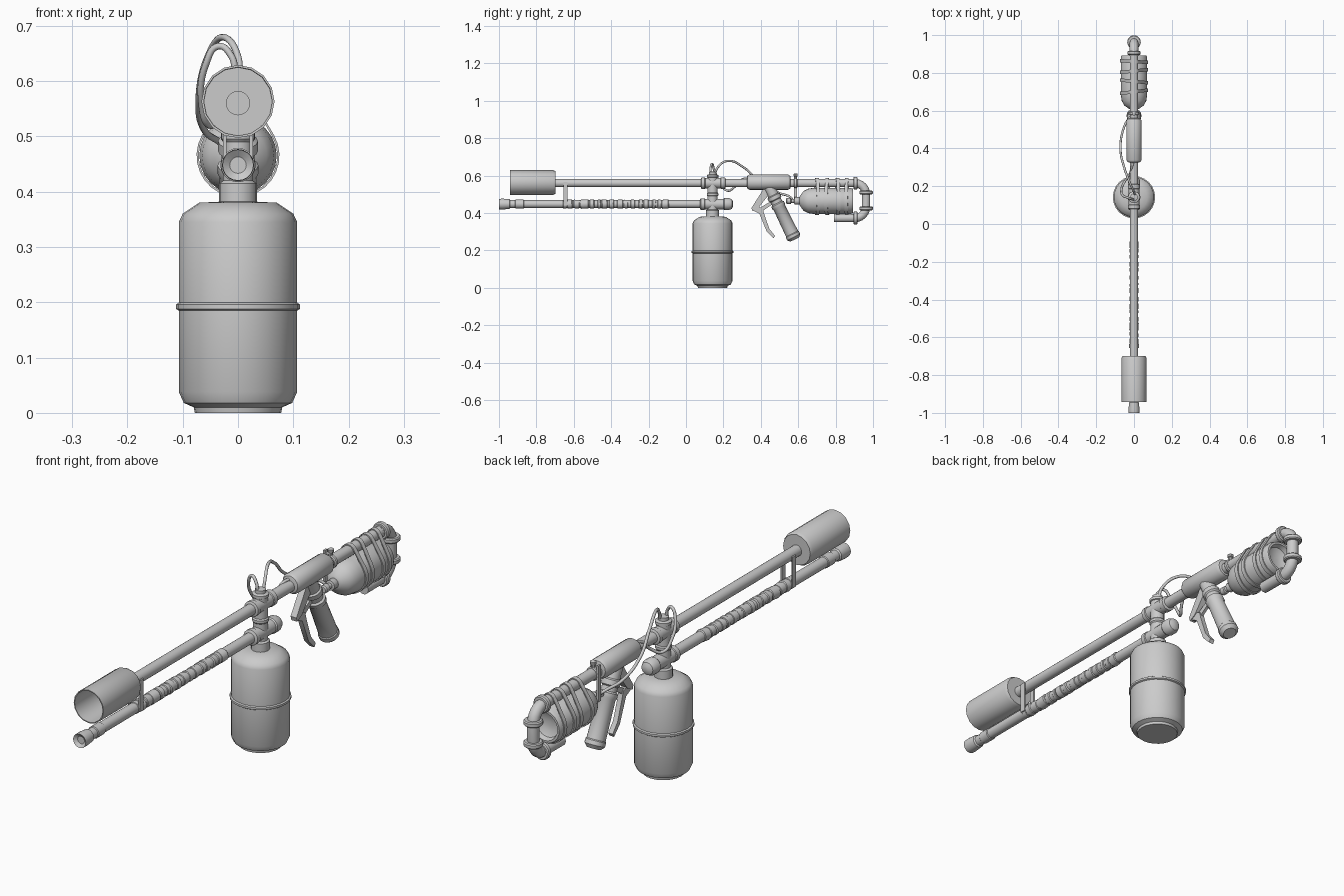
import bpy, bmesh, math, random
from mathutils import Vector

random.seed(4)
Y = (0, 1, 0)
TUBE_Z, LOW_Z, POST_Y = 0.56, 0.448, 0.142


def finish(name, bm, angle=35):
    bmesh.ops.recalc_face_normals(bm, faces=bm.faces)
    me = bpy.data.meshes.new(name)
    bm.to_mesh(me)
    bm.free()
    for p in me.polygons:
        p.use_smooth = True
    me.set_sharp_from_angle(angle=math.radians(angle))
    ob = bpy.data.objects.new(name, me)
    bpy.context.collection.objects.link(ob)
    return ob


def lathe(name, profile, origin, axis=(0, 0, 1), segs=20):
    """Revolve (radius, distance) pairs round an axis; flat caps close both ends."""
    bm = bmesh.new()
    q = Vector(axis).to_track_quat('Z', 'Y')
    rings = []
    for r, t in profile:
        rings.append([bm.verts.new(Vector(origin) + q @ Vector(
            (r * math.cos(2 * math.pi * i / segs), r * math.sin(2 * math.pi * i / segs), t)))
            for i in range(segs)])
    for a, b in zip(rings, rings[1:]):
        for i in range(segs):
            j = (i + 1) % segs
            bm.faces.new((a[i], a[j], b[j], b[i]))
    bm.faces.new(rings[0][::-1])
    bm.faces.new(rings[-1])
    return finish(name, bm)


def ring(name, r, width, centre, axis=Y, segs=20):
    b = min(0.004, width / 4)
    h = width / 2
    return lathe(name, [(r - b, -h), (r, b - h), (r, h - b), (r - b, h)], centre, axis, segs)


def pipe(name, pts, radius, smooth=True):
    cu = bpy.data.curves.new(name, 'CURVE')
    cu.dimensions = '3D'
    cu.bevel_depth, cu.bevel_resolution, cu.use_fill_caps = radius, 3, True
    cu.resolution_u = 8
    sp = cu.splines.new('BEZIER' if smooth else 'POLY')
    items = sp.bezier_points if smooth else sp.points
    items.add(len(pts) - 1)
    for it, p in zip(items, pts):
        if smooth:
            it.co = p
            it.handle_left_type = it.handle_right_type = 'AUTO'
        else:
            it.co = (*p, 1)
    sp.use_smooth = True
    ob = bpy.data.objects.new(name, cu)
    bpy.context.collection.objects.link(ob)
    return ob


def plate(name, outline, half, x=0):
    """Extrude a (y, z) outline sideways."""
    bm = bmesh.new()
    f = bm.faces.new([bm.verts.new((x - half, y, z)) for y, z in outline])
    new = bmesh.ops.extrude_face_region(bm, geom=[f])['geom']
    bmesh.ops.translate(bm, vec=(2 * half, 0, 0),
                        verts=[v for v in new if isinstance(v, bmesh.types.BMVert)])
    return finish(name, bm, 25)


# Fuel tank with a weld band
lathe("tank", [(0.078, 0), (0.08, 0.01), (0.098, 0.018), (0.107, 0.038), (0.107, 0.345),
               (0.1, 0.36), (0.07, 0.38), (0.03, 0.382)], (0, POST_Y, 0), segs=24)
lathe("tank_band", [(0.106, -0.008), (0.112, -0.004), (0.112, 0.004), (0.106, 0.008)],
      (0, POST_Y, 0.192), segs=24)

# Post with collars joining tank and both tubes
lathe("post", [(0.034, 0.375), (0.034, 0.415), (0.027, 0.42), (0.027, 0.49), (0.031, 0.495),
               (0.031, 0.505), (0.027, 0.51), (0.027, 0.59), (0.031, 0.592), (0.031, 0.603),
               (0.02, 0.607), (0.02, 0.62), (0.012, 0.622)], (0, POST_Y, 0))
lathe("upper_collar", [(0.026, 0.08), (0.031, 0.083), (0.031, 0.1), (0.028, 0.103),
                       (0.028, 0.185), (0.031, 0.188), (0.031, 0.208), (0.026, 0.211)],
      (0, 0, TUBE_Z), Y)
lathe("lower_fitting", [(0.025, 0.075), (0.031, 0.079), (0.031, 0.098), (0.028, 0.101),
                        (0.028, 0.2), (0.032, 0.205), (0.032, 0.23), (0.025, 0.245),
                        (0.012, 0.252)], (0, 0, LOW_Z), Y)

# Upper tube and hollow front shroud
lathe("upper_tube", [(0.022, -0.72), (0.022, 0.91)], (0, 0, TUBE_Z), Y)
lathe("front_shroud", [(0.02, -0.715), (0.061, -0.715), (0.062, -0.942), (0.066, -0.942),
                       (0.066, -0.71), (0.06, -0.698), (0.02, -0.698)],
      (0, 0, TUBE_Z + 0.003), Y, 16)

# Lower tube, tip and irregular tape wraps
lathe("lower_tube", [(0.015, -0.99), (0.028, -1.0), (0.029, -0.98), (0.026, -0.945),
                     (0.021, -0.94), (0.021, 0.1)], (0, 0, LOW_Z), Y)
ring("tip_ring", 0.024, 0.05, (0, -0.89, LOW_Z))
y = -0.66
while y < -0.1:
    w = random.uniform(0.018, 0.05)
    tilt = (random.uniform(-.09, .09), 1, random.uniform(-.09, .09))
    ring("tape_wrap", random.uniform(0.0225, 0.0245), w, (0, y + w / 2, LOW_Z), tilt)
    y += w * random.uniform(0.9, 1.6)

# Twin struts between the tubes
for s in (-1, 1):
    plate("tube_strut", [(-0.656, 0.44), (-0.634, 0.44), (-0.634, 0.565), (-0.656, 0.565)],
          0.003, 0.024 * s)

# Grip housing and raked pistol grip
lathe("grip_housing", [(0.024, 0.325), (0.034, 0.328), (0.041, 0.34), (0.041, 0.545),
                       (0.034, 0.557), (0.024, 0.56)], (0, 0, 0.565), Y, 16)
lathe("pistol_grip", [(0.03, 0), (0.03, 0.06), (0.036, 0.065), (0.036, 0.085), (0.03, 0.09),
                      (0.03, 0.108), (0.037, 0.114), (0.037, 0.13), (0.033, 0.136),
                      (0.036, 0.29), (0.039, 0.294), (0.039, 0.31), (0.026, 0.324)],
      (0, 0.44, 0.55), (0, 0.438, -0.9), 16)

# Trigger lever and its linkage
plate("lever_bracket", [(0.415, 0.53), (0.45, 0.53), (0.44, 0.495), (0.385, 0.425),
                        (0.355, 0.41), (0.35, 0.427)], 0.013)
plate("trigger_lever", [(0.357, 0.415), (0.375, 0.437), (0.41, 0.425), (0.418, 0.395),
                        (0.446, 0.315), (0.476, 0.278), (0.468, 0.264), (0.432, 0.3),
                        (0.392, 0.397)], 0.01)
plate("lever_link", [(0.39, 0.425), (0.465, 0.47), (0.475, 0.455), (0.4, 0.405)], 0.006)

# Rear gas bottle with recessed back
BOT = (0, 0, 0.465)
lathe("gas_bottle", [(0.018, 0.605), (0.03, 0.612), (0.052, 0.628), (0.065, 0.652),
                     (0.07, 0.685), (0.07, 0.88), (0.065, 0.892), (0.056, 0.892),
                     (0.05, 0.872), (0.03, 0.862), (0.008, 0.86)], BOT, Y, 24)
lathe("bottle_valve", [(0.012, 0.535), (0.016, 0.54), (0.016, 0.56), (0.011, 0.563),
                       (0.011, 0.578), (0.02, 0.58), (0.02, 0.605), (0.015, 0.62)], BOT, Y, 12)

# Hanger plate and knob above the valve
plate("valve_hanger", [(0.578, 0.455), (0.594, 0.455), (0.594, 0.6), (0.578, 0.6)], 0.004, -0.025)
ring("hanger_clamp", 0.027, 0.018, (0, 0.586, TUBE_Z))
lathe("hanger_knob", [(0.008, 0.575), (0.008, 0.596), (0.012, 0.598), (0.012, 0.609),
                      (0.006, 0.612)], (0, 0.586, 0), segs=10)

# Straps: tight loops round bottle and tube
for y0, lean in ((0.7, 0.12), (0.755, -0.1), (0.81, 0.1), (0.86, -0.06)):
    bm = bmesh.new()
    loop = []
    for n, lo, hi, r, z in ((18, 60, 300, 0.071, BOT[2]), (8, 300, 420, 0.023, TUBE_Z)):
        for i in range(n + 1):
            a = math.radians(lo + (hi - lo) * i / n)
            row = []
            for k, w in ((0, -1), (0.004, -1), (0.004, 1), (0, 1)):
                x = (r + k) * math.sin(a)
                row.append(bm.verts.new((x, y0 + w * 0.009 + lean * x,
                                         z + (r + k) * math.cos(a))))
            loop.append(row)
    for a, b in zip(loop, loop[1:] + loop[:1]):
        for k in range(4):
            m = (k + 1) % 4
            bm.faces.new((a[k], a[m], b[m], b[k]))
    finish("bottle_strap", bm)

# Rear return pipe with elbows and flanges
ty, by, R = 0.5, 0.433, 0.06
arc = [math.radians(90 - 15 * i) for i in range(7)]
path = [(0, 0.89, TUBE_Z)]
path += [(0, 0.903 + R * math.cos(a), ty + R * math.sin(a)) for a in arc]
path += [(0, 0.903 + R * math.cos(a), by - R * math.sin(a)) for a in reversed(arc)]
path += [(0, 0.79, by - R)]
pipe("return_pipe", path, 0.023, False)
for z in (TUBE_Z, by - R):
    ring("pipe_flange", 0.034, 0.022, (0, 0.906, z))
for z in (0.51, 0.425):
    ring("pipe_flange", 0.036, 0.02, (0, 0.963, z), (0, 0, 1))

# Flexible hoses on the left side
pipe("long_hose", [(0.004, 0.155, 0.61), (0.0, 0.17, 0.645), (-0.025, 0.225, 0.679),
                   (-0.055, 0.31, 0.643), (-0.071, 0.39, 0.57), (-0.06, 0.49, 0.51),
                   (-0.03, 0.555, 0.487), (-0.008, 0.572, 0.468)], 0.006)
pipe("short_hose", [(-0.004, 0.13, 0.61), (-0.012, 0.132, 0.645), (-0.035, 0.14, 0.663),
                    (-0.058, 0.15, 0.63), (-0.066, 0.185, 0.56), (-0.052, 0.22, 0.52),
                    (-0.025, 0.26, 0.54), (-0.012, 0.3, 0.58), (0, 0.345, 0.585)], 0.006)
